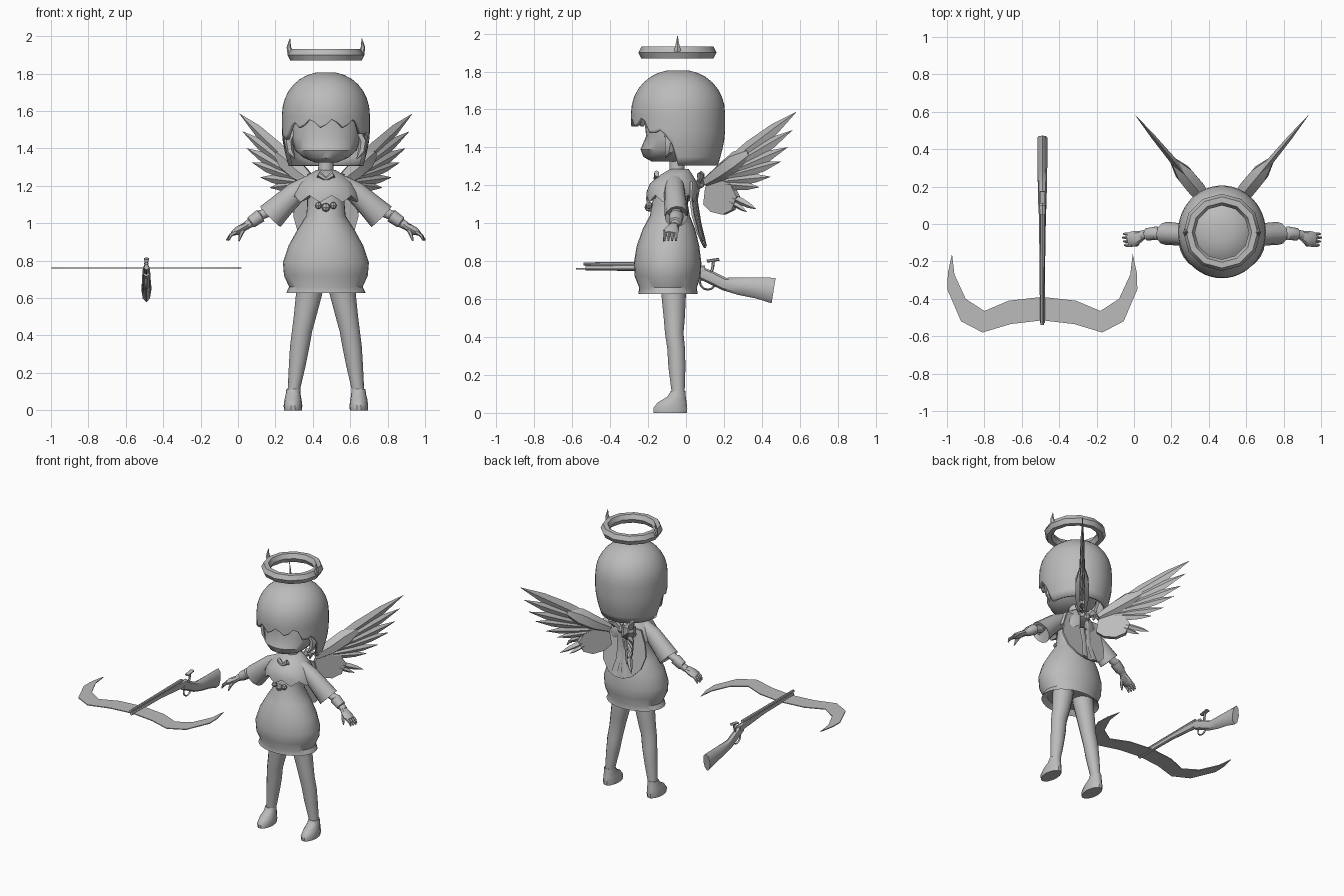
import bpy, bmesh, math
from mathutils import Vector as V

if "Cube" in bpy.data.objects:
    bpy.data.objects.remove(bpy.data.objects["Cube"])

CX, GX = 0.47, -0.49          # figure and weapon centre lines
grey = bpy.data.materials.new("plain_grey")
grey.diffuse_color = (0.5, 0.5, 0.5, 1)
grey.use_nodes = True
grey.node_tree.nodes["Principled BSDF"].inputs["Base Color"].default_value = grey.diffuse_color


def finish(name, bm, cx=CX, mirror=False, angle=40):
    if mirror:
        d = bmesh.ops.duplicate(bm, geom=bm.verts[:] + bm.edges[:] + bm.faces[:])
        for v in [g for g in d["geom"] if isinstance(g, bmesh.types.BMVert)]:
            v.co.x *= -1
    bmesh.ops.recalc_face_normals(bm, faces=bm.faces[:])
    me = bpy.data.meshes.new(name)
    bm.to_mesh(me)
    bm.free()
    me.materials.append(grey)
    ob = bpy.data.objects.new(name, me)
    ob.location.x = cx
    bpy.context.collection.objects.link(ob)
    bpy.ops.object.select_all(action='DESELECT')
    ob.select_set(True)
    bpy.context.view_layer.objects.active = ob
    bpy.ops.object.shade_smooth_by_angle(angle=math.radians(angle))
    return ob


def loft(bm, rings, caps=True, closed=False):
    rows = [[bm.verts.new(p) for p in r] for r in rings]
    n = len(rows[0])
    pairs = list(zip(rows, rows[1:])) + ([(rows[-1], rows[0])] if closed else [])
    for a, b in pairs:
        for i in range(n):
            bm.faces.new((a[i], a[(i + 1) % n], b[(i + 1) % n], b[i]))
    if caps and not closed:
        bm.faces.new(rows[0])
        bm.faces.new(rows[-1])


def ellipse(c, u, v, n):
    c, u, v = V(c), V(u), V(v)
    return [c + u * math.cos(a) + v * math.sin(a) for a in (2 * math.pi * i / n for i in range(n))]


def stack(bm, levels, n=20, caps=True):
    """Horizontal ellipses: (x, y, z, rx, ry)."""
    loft(bm, [ellipse((x, y, z), (rx, 0, 0), (0, ry, 0), n) for x, y, z, rx, ry in levels], caps)


def tube(bm, pts, radii, n=8, side=(0, 1, 0)):
    """Sweep along pts; radii are (across side, along side)."""
    pts = [V(p) for p in pts]
    rings = []
    for i, p in enumerate(pts):
        t = (pts[min(i + 1, len(pts) - 1)] - pts[max(i - 1, 0)]).normalized()
        u = t.cross(V(side)).normalized()
        w = u.cross(t)
        rings.append(ellipse(p, u * radii[i][0], w * radii[i][1], n))
    loft(bm, rings)


def plate(bm, pts, off):
    """Flat outline given thickness along off."""
    off = V(off)
    loft(bm, [[V(p) - off for p in pts], [V(p) + off for p in pts]])


def ball(bm, c, r):
    stack(bm, [(c[0], c[1], c[2] + r * math.sin(a), r * math.cos(a), r * math.cos(a))
               for a in (-1.5, -.8, 0, .8, 1.5)], 8)


# Halo with two small horns
bm = bmesh.new()
rings = []
for i in range(12):
    a = 2 * math.pi * i / 12
    d = V((math.cos(a), math.sin(a), 0))
    rings.append(ellipse(V((0, -.045, 1.9)) + d * .175, d * .031, (0, 0, .036), 6))
loft(bm, rings, closed=True)
finish("halo", bm, angle=30)
bm = bmesh.new()
stack(bm, [(.185, -.045, 1.9, .02, .024), (.198, -.045, 1.94, .012, .012), (.192, -.045, 1.99, .001, .001)], 6)
finish("halo_horns", bm, mirror=True)

# Hair: dome with a ragged fringe and long sides and back
bm = bmesh.new()
N = 48
cols = []
for i in range(N):
    a = 2 * math.pi * i / N
    deg = abs(math.degrees(a if a <= math.pi else a - 2 * math.pi))
    jag = (0, .03, .015, -.015)[i % 4]
    zb = 1.525 + jag if deg < 48 else 1.50 - (deg - 48) / 35 * .07 + jag if deg < 83 else 1.305
    prof = [(math.sin(p) ** .9, 1.58 + .23 * math.cos(p)) for p in (math.pi / 2 * k / 8 for k in range(1, 9))]
    for k in range(1, 7):
        z = 1.58 + (zb - 1.58) * k / 6
        prof.append((1 - .16 * max(0, (1.48 - z) / .18) ** 1.5, z))
    cols.append([V((.235 * r * math.sin(a), -.042 - .248 * r * math.cos(a), z)) for r, z in prof])
loft(bm, list(zip(*cols)), caps=False)
bm.verts.ensure_lookup_table()
bm.faces.new(bm.verts[:N])
ob = finish("hair", bm)
mod = ob.modifiers.new("thickness", 'SOLIDIFY')
mod.thickness = .02
bm = bmesh.new()
tube(bm, [(.17, -.09, 1.5), (.20, -.08, 1.44), (.19, -.09, 1.38), (.165, -.11, 1.345)],
     [(.02, .03), (.024, .035), (.02, .024), (.002, .002)], 6)
finish("side_locks", bm, mirror=True)

# Head and neck
bm = bmesh.new()
stack(bm, [(0, -.11, 1.325, .06, .07), (0, -.105, 1.35, .12, .12), (0, -.085, 1.39, .165, .155),
           (0, -.065, 1.46, .185, .145), (0, -.05, 1.54, .19, .17), (0, -.04, 1.66, .16, .17),
           (0, -.04, 1.74, .08, .09)], 24)
finish("head", bm)
bm = bmesh.new()
stack(bm, [(0, -.045, 1.22, .045, .045), (0, -.05, 1.36, .038, .038)], 10)
finish("neck", bm)

# Dress with balloon skirt
bm = bmesh.new()
stack(bm, [(0, -.07, 1.22, .1, .08), (0, -.085, 1.1, .1, .095), (0, -.085, 1.04, .105, .105),
           (0, -.09, .97, .15, .138), (0, -.095, .88, .2, .165), (0, -.097, .79, .23, .178),
           (0, -.097, .72, .224, .174), (0, -.095, .66, .197, .152), (0, -.095, .628, .212, .156),
           (0, -.095, .66, .17, .13)], 28)
finish("dress", bm)

# Short cape with a wavy hem
bm = bmesh.new()
levels = [(1.285, -.035, .05, .05), (1.255, -.05, .1, .085), (1.21, -.065, .145, .125),
          (1.165, -.07, .17, .138), (1.13, -.075, .178, .135), (1.15, -.075, .12, .1)]
rings = []
for k, (z, cy, rx, ry) in enumerate(levels):
    rings.append([V((rx * math.cos(a), cy + ry * math.sin(a), z + (.018 * math.cos(9 * a) if k > 3 else 0)))
                  for a in (2 * math.pi * i / 36 for i in range(36))])
loft(bm, rings)
finish("cape", bm)

# Back panel hanging over the skirt
bm = bmesh.new()
half = [(.13, 1.22), (.16, 1.12), (.175, 1.04), (.15, .95), (.09, .89), (.03, .87)]
out = [(x, z) for x, z in half] + [(-x, z) for x, z in half[::-1]]
plate(bm, [(x, .045 + max(0, 1.15 - z) * .2 - x * x, z) for x, z in out], (0, .006, 0))
finish("back_panel", bm)

# Collar ornament and waist beads
bm = bmesh.new()
tube(bm, [(0, -.16, 1.235), (.035, -.155, 1.262), (.045, -.145, 1.245)], [(.01, .012), (.018, .014), (.004, .004)], 6)
finish("collar_bow", bm, mirror=True)
bm = bmesh.new()
for x, z, r in ((0, 1.085, .024), (.04, 1.095, .019), (-.04, 1.095, .019)):
    ball(bm, (x, -.195, z), r)
finish("waist_beads", bm)

# Back bow: loops, knot and tails
bm = bmesh.new()
tube(bm, [(0, .07, 1.21), (.04, .08, 1.25), (.075, .075, 1.25), (.06, .07, 1.21)],
     [(.012, .012), (.03, .02), (.03, .02), (.005, .005)], 6)
tube(bm, [(.008, .07, 1.21), (.025, .055, 1.12), (.02, .075, 1.0), (.04, .105, .88)],
     [(.012, .008), (.022, .007), (.018, .006), (.024, .005)], 4)
finish("back_bow", bm, mirror=True)
bm = bmesh.new()
ball(bm, (0, .075, 1.21), .026)
finish("bow_knot", bm)

# Sleeves, forearms with cuffs, hands
bm = bmesh.new()
tube(bm, [(.08, -.06, 1.215), (.16, -.06, 1.165), (.23, -.055, 1.1), (.297, -.05, 1.035), (.27, -.05, 1.06)],
     [(.045, .05), (.058, .055), (.066, .06), (.077, .062), (.05, .045)], 12)
finish("sleeves", bm, mirror=True)
bm = bmesh.new()
tube(bm, [(.22, -.05, 1.1), (.345, -.05, 1.045), (.35, -.05, 1.04), (.40, -.055, 1.005), (.405, -.055, 1.0), (.43, -.06, .985)],
     [(.03, .03), (.026, .028), (.036, .038), (.032, .034), (.024, .026), (.022, .025)], 10)
finish("forearms", bm, mirror=True)
bm = bmesh.new()
tube(bm, [(.42, -.06, .99), (.445, -.07, .975), (.475, -.08, .958), (.50, -.085, .945)],
     [(.018, .022), (.022, .034), (.022, .042), (.012, .036)], 8)
for k in range(4):
    y = -.053 - .02 * k
    tube(bm, [(.48, y, .955), (.51, y, .935), (.532 - .006 * abs(k - 1), y, .908)], [(.011, .01), (.01, .01), (.004, .005)], 6)
tube(bm, [(.44, -.085, .97), (.455, -.11, .94), (.465, -.118, .905)], [(.012, .012), (.011, .011), (.004, .004)], 6)
finish("hands", bm, mirror=True)

# Legs and shoes
bm = bmesh.new()
stack(bm, [(.08, -.07, .72, .074, .07), (.09, -.065, .62, .07, .066), (.112, -.062, .5, .06, .057),
           (.128, -.062, .42, .054, .05), (.14, -.052, .34, .052, .048), (.153, -.048, .24, .045, .046),
           (.17, -.042, .12, .034, .036), (.174, -.042, .07, .034, .036)], 14)
finish("legs", bm, mirror=True)
bm = bmesh.new()
stack(bm, [(.176, -.083, 0, .048, .09), (.176, -.083, .025, .05, .092), (.176, -.073, .055, .046, .078),
           (.175, -.05, .085, .04, .05), (.174, -.042, .115, .037, .039)], 14)
finish("shoes", bm, mirror=True)

# Wings lie in a slanted vertical plane
def wing(y, z):
    return V((-.02 + .83 * y, y, z))

NRM = V((.77, -.64, 0))
bm = bmesh.new()
feathers = [((.2, 1.29), (.58, 1.585), .042), ((.2, 1.27), (.56, 1.49), .04), ((.2, 1.25), (.535, 1.40), .038),
            ((.2, 1.24), (.50, 1.325), .034), ((.19, 1.22), (.445, 1.245), .03), ((.18, 1.21), (.385, 1.19), .028),
            ((.24, 1.14), (.37, 1.075), .02), ((.23, 1.12), (.32, 1.06), .016)]
for (y0, z0), (y1, z1), w in feathers:
    pts = [wing(y0 + (y1 - y0) * t, z0 + (z1 - z0) * t) for t in (0, .35, .7, 1)]
    tube(bm, pts, [(w * .7, .014), (w, .018), (w * .75, .012), (.001, .001)], 4, NRM)
finish("wing_feathers", bm, mirror=True, angle=25)
bm = bmesh.new()
tube(bm, [wing(.11, 1.215), wing(.19, 1.265), wing(.27, 1.325), wing(.335, 1.37)],
     [(.03, .03), (.052, .052), (.06, .05), (.028, .02)], 6, NRM)
finish("wing_shoulders", bm, mirror=True, angle=25)
bm = bmesh.new()
lobe = [(.11, 1.19), (.1, 1.1), (.14, 1.06), (.2, 1.045), (.25, 1.07), (.275, 1.14), (.24, 1.21), (.17, 1.23)]
plate(bm, [wing(y, z) for y, z in lobe], NRM * .015)
finish("lower_wing_lobes", bm, mirror=True)

# Rifle: stock, barrel, guard, lever
bm = bmesh.new()
tube(bm, [(0, .06, .745), (0, .13, .715), (0, .2, .68), (0, .28, .668), (0, .38, .658), (0, .462, .645)],
     [(.032, .02), (.034, .023), (.034, .024), (.046, .026), (.056, .027), (.068, .027)], 8, (1, 0, 0))
finish("rifle_stock", bm, GX)
bm = bmesh.new()
tube(bm, [(0, -.53, .765), (0, -.2, .765), (0, .1, .75)], [(.014, .013), (.017, .015), (.028, .02)], 8, (1, 0, 0))
tube(bm, [(0, -.54, .785), (0, .05, .785)], [(.009, .009), (.012, .012)], 8, (1, 0, 0))
finish("rifle_barrel", bm, GX)
bm = bmesh.new()
loop = [(0, .115 + .042 * math.cos(a), .69 + .04 * math.sin(a)) for a in (math.pi * k / 6 for k in range(12))]
loft(bm, [ellipse(p, (.007, 0, 0), (V(p) - V((0, .115, .69))) * .14, 4) for p in loop], closed=True)
tube(bm, [(0, .12, .72), (0, .14, .76), (0, .145, .805)], [(.008, .008)] * 3, 6, (1, 0, 0))
tube(bm, [(0, .11, .80), (0, .175, .81)], [(.008, .016)] * 2, 6, (1, 0, 0))
finish("trigger_and_lever", bm, GX)

# Crescent blade across the muzzle
bm = bmesh.new()
outer = [(0, -.515), (.17, -.535), (.32, -.58), (.435, -.52), (.508, -.35), (.505, -.26), (.483, -.16)]
inner = [(.47, -.27), (.41, -.4), (.31, -.465), (.18, -.41), (0, -.39)]
plate(bm, [(x, y, .76) for x, y in outer + inner], (0, 0, .003))
finish("blade", bm, GX, mirror=True)
